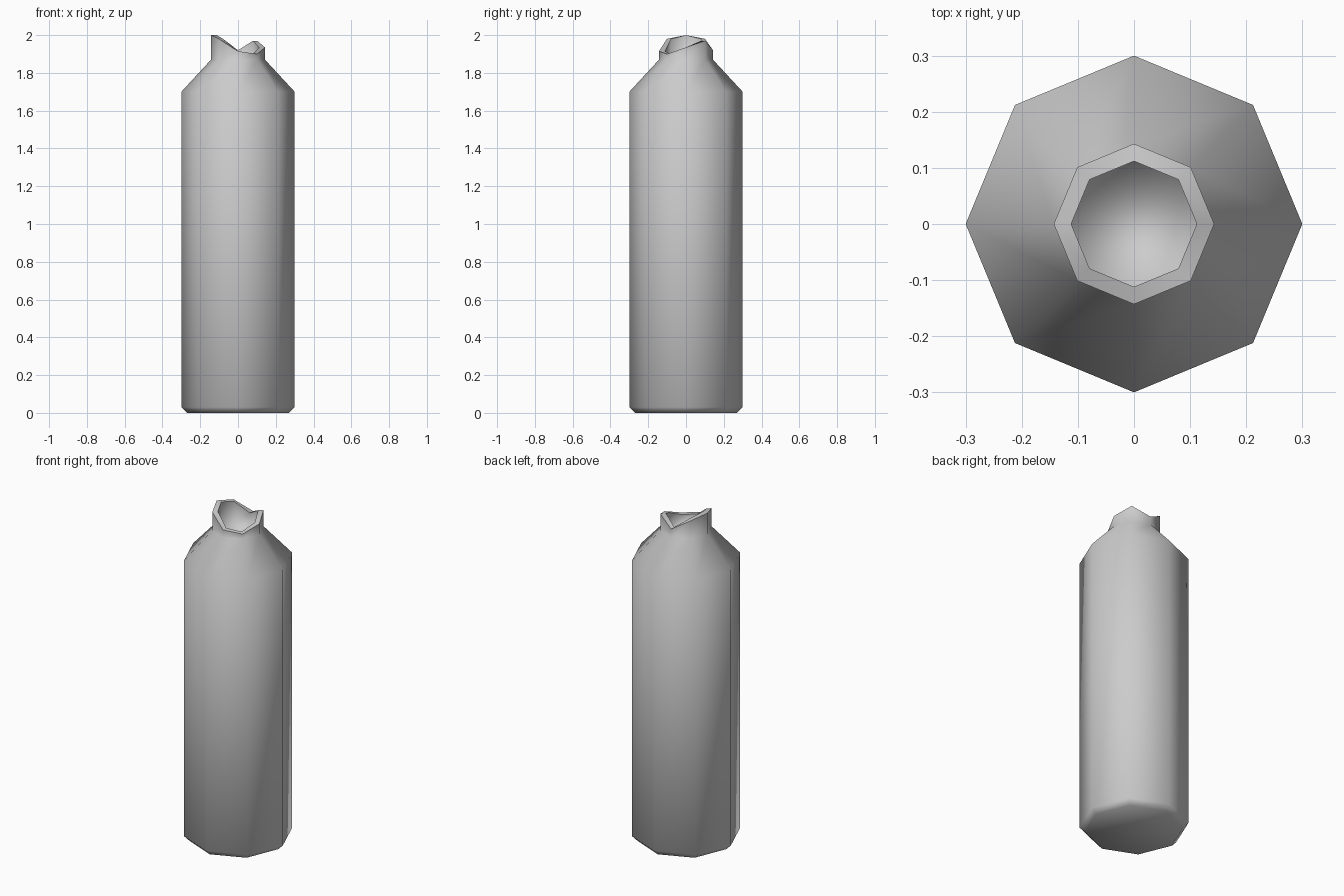
import bpy, bmesh
from math import cos, sin, pi

if "Cube" in bpy.data.objects:
    bpy.data.objects.remove(bpy.data.objects["Cube"], do_unlink=True)

SIDES = 8
RIM = [1.935, 1.97, 1.92, 1.98, 2.0, 1.98, 1.915, 1.90]  # broken rim heights, from +x

mat = bpy.data.materials.new("light grey")
mat.use_nodes = True
grey = (0.6, 0.6, 0.6, 1)
mat.diffuse_color = grey
mat.node_tree.nodes["Principled BSDF"].inputs["Base Color"].default_value = grey

bm = bmesh.new()


def ring(radius, heights):
    if not isinstance(heights, list):
        heights = [heights] * SIDES
    return [bm.verts.new((radius * cos(2 * pi * i / SIDES),
                          radius * sin(2 * pi * i / SIDES), z))
            for i, z in enumerate(heights)]


# Outer profile, jagged lip and the inside of the neck
outer = [ring(r, z) for r, z in ((0.27, 0), (0.3, 0.03), (0.3, 1.70), (0.143, 1.87))]
lip_out, lip_in = ring(0.143, RIM), ring(0.112, RIM)
well = ring(0.112, 1.84)
rings = outer + [lip_out, lip_in, well]
for low, high in zip(rings, rings[1:]):
    for i in range(SIDES):
        j = (i + 1) % SIDES
        bm.faces.new((low[i], low[j], high[j], high[i]))

# Base and the floor of the opening
bm.faces.new(outer[0][::-1])
bm.faces.new(well)

# Smooth everywhere except along the lip
for f in bm.faces:
    f.smooth = True
for loop in (lip_out, lip_in):
    for i in range(SIDES):
        bm.edges.get((loop[i], loop[(i + 1) % SIDES])).smooth = False

mesh = bpy.data.meshes.new("bottle")
bm.to_mesh(mesh)
bm.free()
mesh.materials.append(mat)
bottle = bpy.data.objects.new("bottle", mesh)
bpy.context.collection.objects.link(bottle)
